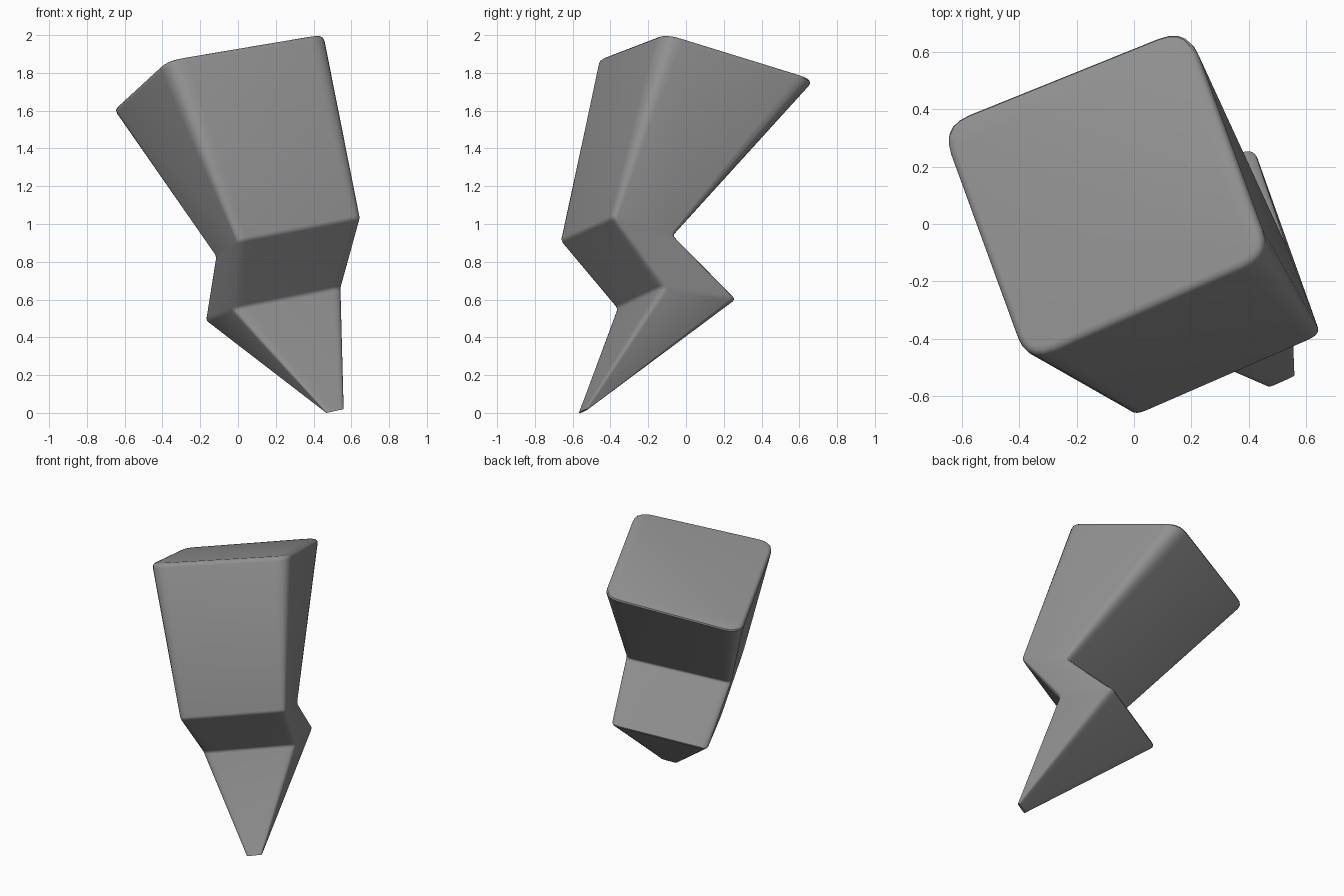
import bpy, bmesh
from mathutils import Vector

if "Cube" in bpy.data.objects:
    bpy.data.objects.remove(bpy.data.objects["Cube"])

# Four-cornered sections from top to tip: front-left, front-right, back-right, back-left
# each with the share of the side used up by corner rounding and the rim bevel
SECTIONS = [
    ([(-.38, -.487, 1.87), (.48, -.11, 2.015), (.183, .70, 1.765), (-.685, .35, 1.59)], .12, .03),
    ([(.0, -.672, .91), (.652, -.388, 1.035), (.525, -.06, .94), (-.122, -.34, .825)], .07, .015),
    ([(-.025, -.375, .55), (.552, -.125, .665), (.415, .275, .605), (-.18, .015, .485)], .09, .015),
    ([(.47, -.57, .0), (.56, -.53, .02), (.557, -.515, .02), (.467, -.555, .0)], .25, 0),
]
STEPS = 5


def rounded_section(corners, share):
    pts = [Vector(c) for c in corners]
    out = []
    for i, p in enumerate(pts):
        a = p.lerp(pts[i - 1], share)
        b = p.lerp(pts[(i + 1) % 4], share)
        for k in range(STEPS + 1):
            t = k / STEPS
            out.append(a.lerp(p, t).lerp(p.lerp(b, t), t))
    return out


# Loft the bolt through its sections and cap both ends
bm = bmesh.new()
rings = [[bm.verts.new(p) for p in rounded_section(c, s)] for c, s, _ in SECTIONS]
n = len(rings[0])
for upper, lower in zip(rings, rings[1:]):
    for i in range(n):
        j = (i + 1) % n
        bm.faces.new((upper[i], lower[i], lower[j], upper[j]))
bm.faces.new(rings[0])
bm.faces.new(rings[-1][::-1])
bmesh.ops.recalc_face_normals(bm, faces=bm.faces[:])

# Soften the rims of the sections
rims = [([bm.edges.get((r[i], r[(i + 1) % n])) for i in range(n)], s[2])
        for r, s in zip(rings, SECTIONS)]
for edges, width in rims:
    if width:
        bmesh.ops.bevel(bm, geom=edges, offset=width, segments=3, profile=.5,
                        affect='EDGES', clamp_overlap=True)

mesh = bpy.data.meshes.new("lightning_bolt")
bm.to_mesh(mesh)
bm.free()
bolt = bpy.data.objects.new("lightning_bolt", mesh)
bpy.context.collection.objects.link(bolt)

# Dark grey finish
grey = bpy.data.materials.new("dark_grey")
grey.diffuse_color = (.28, .28, .28, 1)
grey.use_nodes = True
grey.node_tree.nodes["Principled BSDF"].inputs["Base Color"].default_value = grey.diffuse_color
mesh.materials.append(grey)

bpy.context.view_layer.objects.active = bolt
bolt.select_set(True)
bpy.ops.object.shade_smooth_by_angle(angle=.6)
